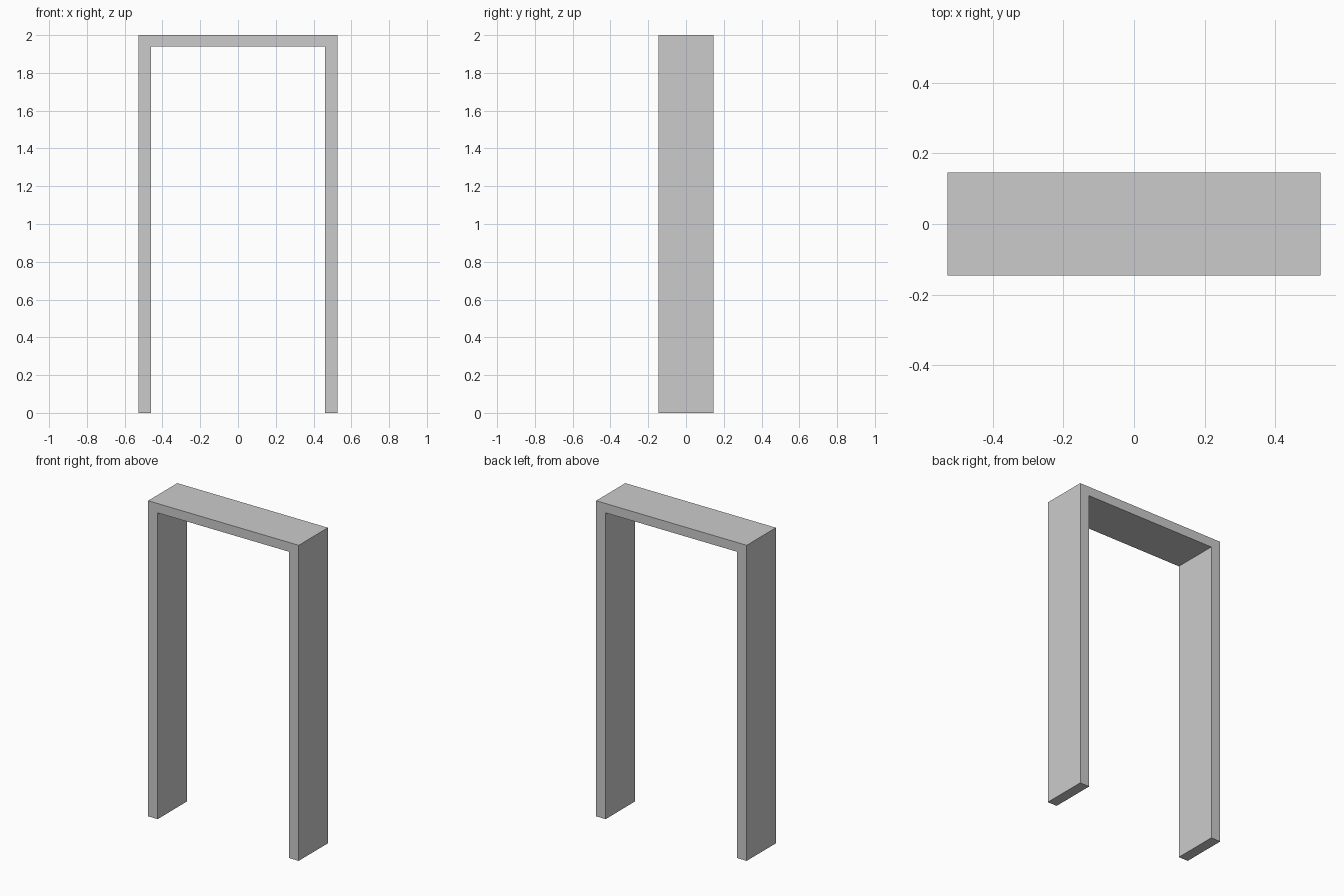
import bpy, bmesh

if "Cube" in bpy.data.objects:
    bpy.data.objects.remove(bpy.data.objects["Cube"])

HALF_W, INNER_W = 0.528, 0.461   # outer and inner half widths
HALF_D = 0.146                   # half depth
TOP, SOFFIT = 2.0, 1.941         # outer top and underside of the lintel

# Door frame: one upside-down U profile extruded through its depth
right = [(INNER_W, SOFFIT), (INNER_W, 0), (HALF_W, 0), (HALF_W, TOP)]
profile = right + [(-x, z) for x, z in reversed(right)]

bm = bmesh.new()
face = bm.faces.new([bm.verts.new((x, -HALF_D, z)) for x, z in profile])
result = bmesh.ops.extrude_face_region(bm, geom=[face])
moved = [v for v in result["geom"] if isinstance(v, bmesh.types.BMVert)]
bmesh.ops.translate(bm, vec=(0, 2 * HALF_D, 0), verts=moved)
bmesh.ops.recalc_face_normals(bm, faces=bm.faces)

mesh = bpy.data.meshes.new("door_frame")
bm.to_mesh(mesh)
bm.free()
bpy.context.collection.objects.link(bpy.data.objects.new("door_frame", mesh))
